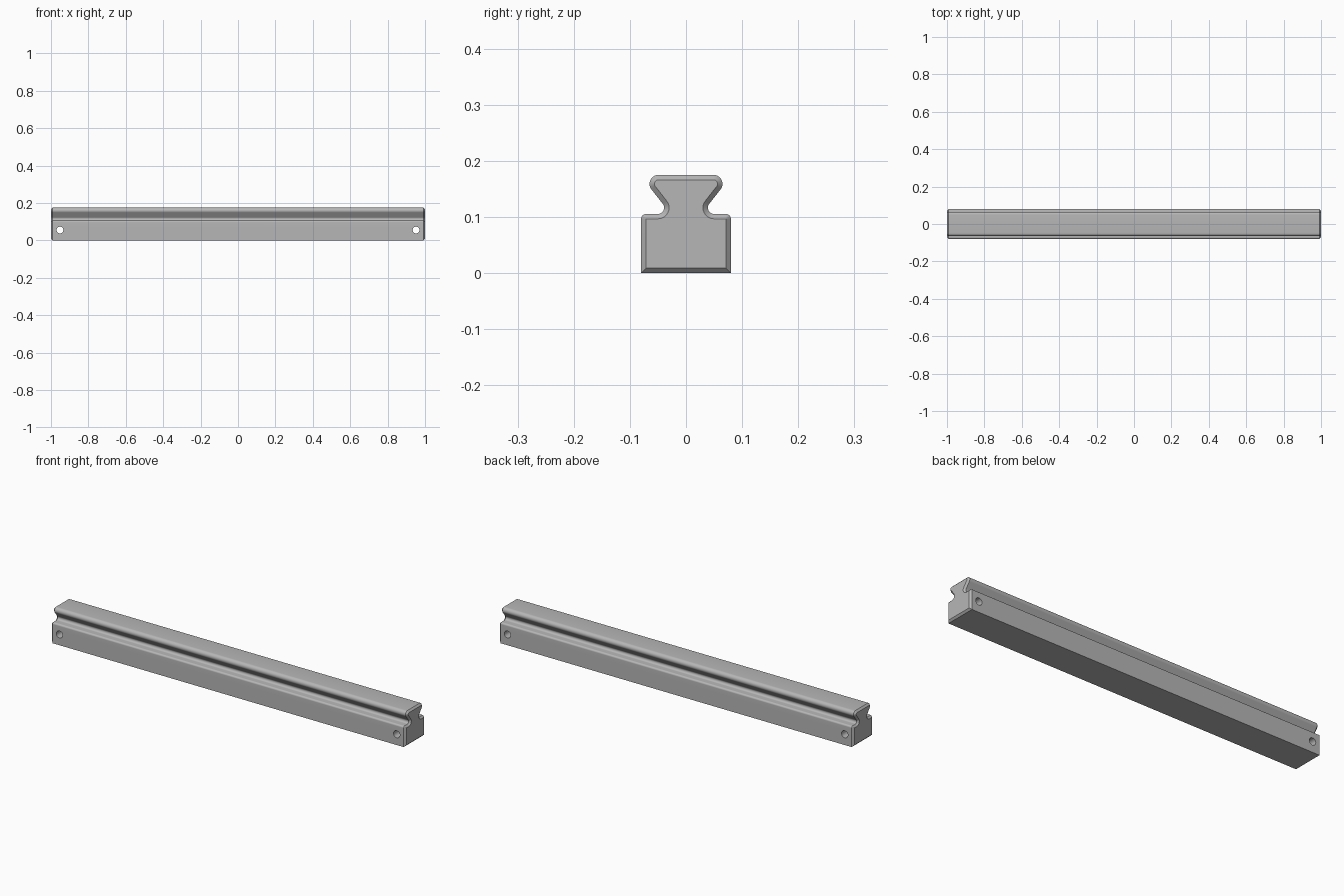
import bpy, bmesh
from math import sin, cos, radians, pi

cube = bpy.data.objects.get("Cube")
if cube:
    bpy.data.objects.remove(cube, do_unlink=True)

CHAMFER = 0.0088
HOLE_X, HOLE_Z, HOLE_R = 0.952, 0.055, 0.018


def arc(cy, cz, r, start, end, steps=10):
    angles = [radians(start + (end - start) * i / steps) for i in range(steps + 1)]
    return [(cy + r * cos(a), cz + r * sin(a)) for a in angles]


def section(inset):
    """Closed rail cross-section, shrunk inward by the inset."""
    half = [(0.08 - inset, inset)]
    half += arc(0.071, 0.0965, 0.009 - inset, 0, 90)      # rounded shoulder
    half += arc(0.050, 0.1165, 0.011 + inset, 270, 142)   # side groove
    half += arc(0.049, 0.159, 0.016 - inset, -38, 90)     # rounded head
    return half + [(-y, z) for y, z in reversed(half)]


# Grey metal
metal = bpy.data.materials.new("grey metal")
metal.use_nodes = True
grey = (0.47, 0.47, 0.47, 1)
metal.diffuse_color = grey
metal.node_tree.nodes["Principled BSDF"].inputs["Base Color"].default_value = grey

# Rail body: lofted sections with chamfered ends
bm = bmesh.new()
rings = []
for x, inset in ((-1, CHAMFER), (-1 + CHAMFER, 0), (1 - CHAMFER, 0), (1, CHAMFER)):
    rings.append([bm.verts.new((x, y, z)) for y, z in section(inset)])
for a, b in zip(rings, rings[1:]):
    for i in range(len(a)):
        j = (i + 1) % len(a)
        bm.faces.new((a[i], a[j], b[j], b[i]))
bm.faces.new(rings[0])
bm.faces.new(rings[-1])
bmesh.ops.recalc_face_normals(bm, faces=bm.faces)
mesh = bpy.data.meshes.new("guide_rail")
bm.to_mesh(mesh)
bm.free()
mesh.materials.append(metal)
rail = bpy.data.objects.new("guide_rail", mesh)
bpy.context.collection.objects.link(rail)

# Mounting holes through both ends
for side in (-1, 1):
    bpy.ops.mesh.primitive_cylinder_add(vertices=32, radius=HOLE_R, depth=0.4,
                                        location=(side * HOLE_X, 0, HOLE_Z),
                                        rotation=(pi / 2, 0, 0))
    cutter = bpy.context.object
    cutter.name = "hole_cutter"
    cutter.hide_render = True
    cutter.data.materials.append(metal)
    cut = rail.modifiers.new("mounting hole", 'BOOLEAN')
    cut.operation = 'DIFFERENCE'
    cut.solver = 'EXACT'
    cut.object = cutter
    bpy.ops.object.select_all(action='DESELECT')
    rail.select_set(True)
    bpy.context.view_layer.objects.active = rail
    bpy.ops.object.modifier_apply(modifier=cut.name)
    bpy.data.objects.remove(cutter, do_unlink=True)

bpy.ops.object.shade_smooth_by_angle(angle=radians(30))
